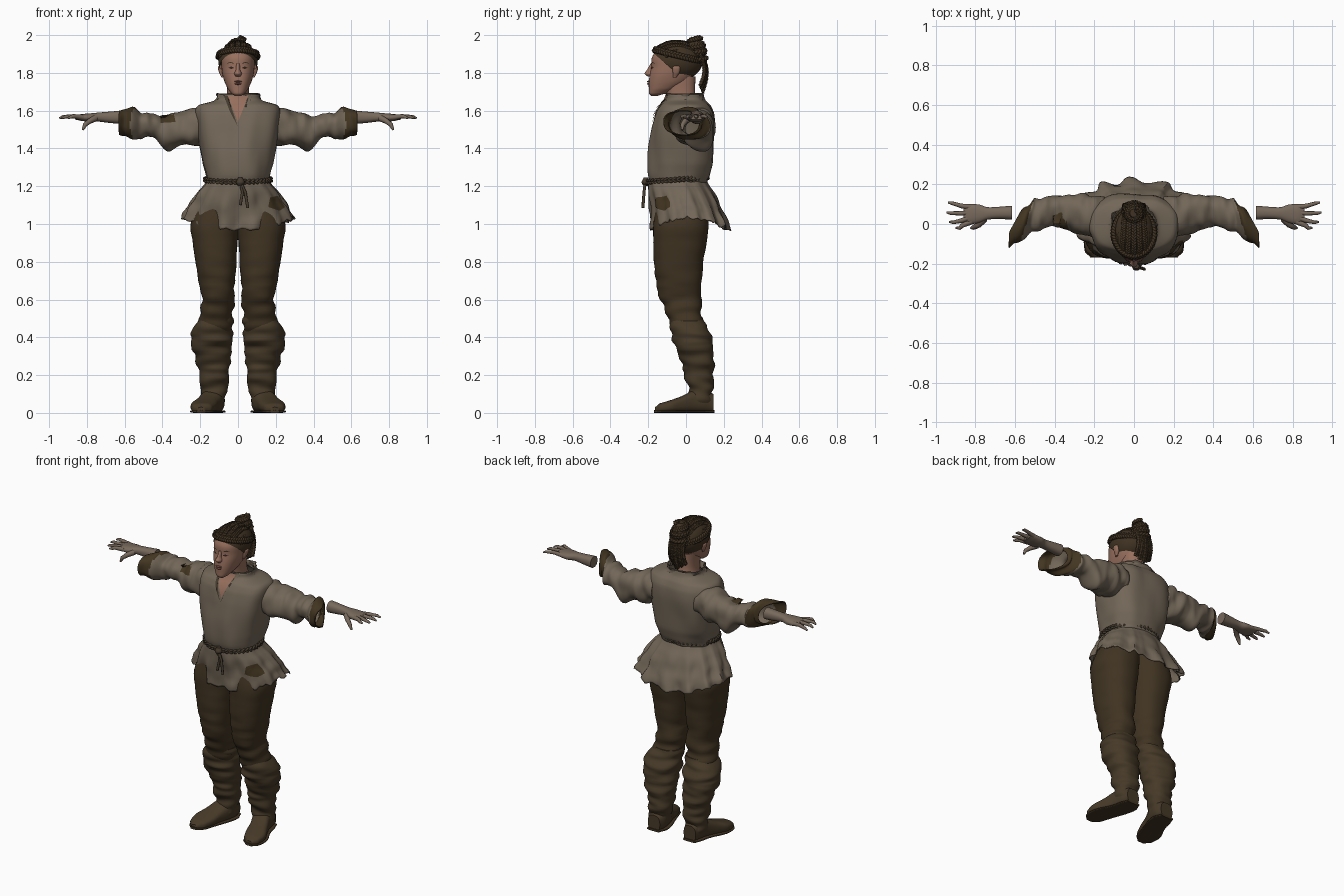
import bpy, bmesh, math
from math import sin, cos, pi, copysign
from mathutils import Vector, noise
from mathutils.bvhtree import BVHTree

cube = bpy.data.objects.get("Cube")
if cube:
    bpy.data.objects.remove(cube, do_unlink=True)


def material(name, *rgb):
    m = bpy.data.materials.new(name)
    m.use_nodes = True
    m.diffuse_color = (*rgb, 1)
    m.node_tree.nodes["Principled BSDF"].inputs["Base Color"].default_value = (*rgb, 1)
    return m


LINEN = material("grey linen", .17, .135, .097)
TROUSER = material("brown trouser cloth", .052, .034, .016)
BOOT = material("boot leather", .062, .042, .021)
HAIR = material("dark brown hair", .05, .032, .016)
SKIN = material("skin", .31, .16, .11)
LIPS = material("lips", .22, .085, .065)
ROPE = material("belt leather", .06, .043, .027)
PATCH = material("dark patch cloth", .055, .036, .015)
DARK = material("eye dark", .03, .018, .012)
GLOVE = material("hand wrap", .185, .14, .105)


def finish(name, bm, mats, thick=0, angle=.9):
    me = bpy.data.meshes.new(name)
    bm.to_mesh(me)
    bm.free()
    for m in mats:
        me.materials.append(m)
    me.shade_smooth()
    me.set_sharp_from_angle(angle=angle)
    ob = bpy.data.objects.new(name, me)
    bpy.context.collection.objects.link(ob)
    if thick:
        mod = ob.modifiers.new("cloth thickness", "SOLIDIFY")
        mod.thickness, mod.offset = thick, -1
    return ob


def spline(rings, steps):
    """Smooth curve through the ring measurements."""
    out = []
    for i in range(len(rings) - 1):
        a, b, c, d = (rings[min(max(i + k, 0), len(rings) - 1)] for k in (-1, 0, 1, 2))
        for s in range(steps):
            t = s / steps
            out.append([q + t * (r - p + t * (2 * p - 5 * q + 4 * r - s4 + t * (3 * (q - r) + s4 - p))) / 2
                        for p, q, r, s4 in zip(a, b, c, d)])
            out[-1][0] = b[0] + (c[0] - b[0]) * t
    return out + [list(rings[-1])]


def loft(name, axis, rings, mats, n=48, steps=5, power=2.3, side=1, caps=True,
         push=None, edit=None, rule=None, thick=0):
    """Skin rounded sections (position, u low, u high, v low, v high) along an axis."""
    order = {"x": (0, 1, 2), "y": (1, 0, 2), "z": (2, 0, 1)}[axis]
    bm = bmesh.new()
    loops = []
    for pos, u0, u1, v0, v1 in spline(rings, steps):
        loop = []
        for k in range(n):
            a = 2 * pi * k / n
            c, s = (copysign(abs(f) ** (2 / power), f) for f in (cos(a), sin(a)))
            mid, off = Vector(), Vector()
            for i, val in zip(order, (pos, (u0 + u1) / 2, (v0 + v1) / 2)):
                mid[i] = val
            off[order[1]], off[order[2]] = (u1 - u0) / 2 * c, (v1 - v0) / 2 * s
            co = mid + off
            if push:
                co += off.normalized() * push(co, a)
            if edit:
                co = edit(co, a)
            co.x *= side
            loop.append(bm.verts.new(co))
        loops.append(loop)
    for p, q in zip(loops, loops[1:]):
        for k in range(n):
            j = (k + 1) % n
            bm.faces.new((p[k], p[j], q[j], q[k]))
    if caps:
        bm.faces.new(loops[0])
        bm.faces.new(loops[-1])
    bmesh.ops.recalc_face_normals(bm, faces=bm.faces)
    if rule:
        for f in bm.faces:
            f.material_index = rule(f.calc_center_median())
    return finish(name, bm, mats, thick)


def wrinkle(amp, fx, fy, fz):
    return lambda co, a: amp * noise.noise(Vector((co.x * fx, co.y * fy, co.z * fz)))


def plate(name, target, outline, mat, facing=1, lift=.004):
    """Thin piece laid on a surface from the front, outline given in x and z."""
    tree = BVHTree.FromPolygons([v.co for v in target.data.vertices],
                                [p.vertices for p in target.data.polygons])
    bm = bmesh.new()
    bm.faces.new([bm.verts.new((x, 0, z)) for x, z in outline])
    bmesh.ops.triangulate(bm, faces=bm.faces)
    bmesh.ops.subdivide_edges(bm, edges=bm.edges, cuts=5, use_grid_fill=True)
    for v in bm.verts:
        hit = tree.ray_cast(Vector((v.co.x, -facing, v.co.z)), Vector((0, facing, 0)))[0]
        if hit:
            v.co.y = hit.y - facing * lift
    bmesh.ops.recalc_face_normals(bm, faces=bm.faces)
    if sum(f.normal.y for f in bm.faces) * facing > 0:
        bmesh.ops.reverse_faces(bm, faces=bm.faces)
    return finish(name, bm, [mat])


def tube(name, points, radius, mat, taper=None, closed=False):
    cu = bpy.data.curves.new(name, "CURVE")
    cu.dimensions, cu.bevel_depth, cu.bevel_resolution = "3D", radius, 2
    cu.use_fill_caps = True
    sp = cu.splines.new("POLY")
    sp.points.add(len(points) - 1)
    for i, p in enumerate(points):
        sp.points[i].co = (*p, 1)
        sp.points[i].radius = taper[i] if taper else 1
    sp.use_cyclic_u = closed
    cu.materials.append(mat)
    ob = bpy.data.objects.new(name, cu)
    bpy.context.collection.objects.link(ob)


def braid(name, path, width, turns, mat, centre, strands=3, closed=False, count=60):
    for k in range(strands):
        pts = []
        for i in range(count):
            t = i / (count if closed else count - 1)
            here = path(t)
            along = (path(t + .01) - path(t - .01)).normalized()
            out = (here - centre).normalized()
            ph = 2 * pi * (turns * t + k / strands)
            pts.append(here + along.cross(out) * width * sin(ph) + out * width * .5 * sin(2 * ph))
        tube(f"{name}_strand_{k + 1}", pts, width * .75, mat, closed=closed)


# Tunic body, open at the collar
tunic = loft("tunic_body", "z", [
    (1.22, -.165, .165, -.19, .11), (1.26, -.17, .17, -.2, .125), (1.32, -.185, .185, -.2, .143),
    (1.42, -.203, .203, -.193, .152), (1.52, -.215, .215, -.178, .155), (1.59, -.223, .223, -.158, .145),
    (1.63, -.205, .205, -.135, .125), (1.655, -.125, .125, -.108, .1), (1.685, -.11, .11, -.1, .088)],
    [LINEN], n=72, power=2.6, caps=False, push=wrinkle(.012, 11, 11, 5), thick=.006)

# Flared skirt with folds and a ragged hem


def hem(co, a):
    t = max(0, (1.23 - co.z) / .23)
    co.z += t * (.03 * cos(2 * a) + .018 * noise.noise(Vector((cos(a), sin(a), 0)) * 9))
    return co


skirt = loft("tunic_skirt", "z", [
    (1.25, -.16, .16, -.185, .105), (1.22, -.17, .17, -.2, .115), (1.17, -.207, .207, -.198, .15),
    (1.11, -.242, .242, -.19, .18), (1.05, -.272, .272, -.182, .205), (1.0, -.295, .295, -.178, .22)],
    [LINEN], n=120, caps=False, edit=hem, thick=.006,
    push=lambda co, a: (1.25 - co.z) * .055 * (sin(13 * a) + 1.5 * noise.noise(co * 14)))
plate("skirt_patch", skirt, [(.16, 1.09), (.17, 1.14), (.21, 1.15), (.25, 1.09), (.22, 1.07)], PATCH)

# Rope belt, knot and hanging ends


def waist(t):
    a = 2 * pi * t
    return Vector((.175 * cos(a), -.045 + .16 * sin(a), 1.235 + .012 * sin(a)))


braid("belt", waist, .009, 22, ROPE, Vector((0, -.045, 1.235)), 2, True, 200)
loft("belt_knot", "z", [(1.2, 0, .02, -.225, -.2), (1.22, -.01, .035, -.235, -.19), (1.245, 0, .025, -.225, -.2)],
     [ROPE], n=16)
for k, (end, low) in enumerate(((.012, 1.1), (.052, 1.085))):
    tube(f"belt_end_{k + 1}", [(.01, -.215, 1.23), (.02 + end / 3, -.222, 1.17), (end, -.228, low)], .008, ROPE)

# Open neckline and collar edge
plate("neck_opening", tunic, [(-.055, 1.68), (0, 1.54), (.055, 1.68)], SKIN, lift=.003)
for side, label in ((1, "left"), (-1, "right")):
    flap = [(side * x, z) for x, z in ((.003, 1.52), (.055, 1.68), (.075, 1.68), (.045, 1.6))]
    plate(f"{label}_collar_flap", tunic, flap, ROPE if side < 0 else LINEN, lift=.007)
loft("collar", "z", [(1.65, -.115, .115, -.1, .095), (1.675, -.108, .108, -.102, .09), (1.69, -.112, .112, -.105, .095)],
     [LINEN], caps=False, push=wrinkle(.02, 30, 30, 30), thick=.005)

# Neck and head
loft("neck", "z", [(1.6, -.075, .075, -.09, .075), (1.68, -.058, .058, -.1, .05), (1.78, -.06, .06, -.12, .05)], [SKIN])
head = loft("head", "z", [
    (1.678, -.018, .018, -.185, -.15), (1.69, -.035, .035, -.196, -.11), (1.715, -.054, .054, -.197, -.05),
    (1.75, -.07, .07, -.197, .01), (1.79, -.082, .082, -.192, .04), (1.83, -.087, .087, -.184, .05),
    (1.88, -.088, .088, -.181, .055), (1.92, -.078, .078, -.155, .045), (1.95, -.045, .045, -.11, .0)], [SKIN])
loft("nose", "z", [(1.85, -.01, .01, -.188, -.16), (1.815, -.012, .012, -.207, -.16), (1.795, -.02, .02, -.219, -.16),
                   (1.78, -.014, .014, -.203, -.16)], [SKIN], n=20, power=2)
for sign, z in ((1, 1.754), (-1, 1.742)):
    loft("upper_lip" if sign > 0 else "lower_lip", "x",
         [(-.028, -.19, -.18, z - .002, z + .002), (0, -.207, -.17, z - .006, z + .006),
          (.028, -.19, -.18, z - .002, z + .002)], [LIPS], n=12, power=2)
for side, label in ((1, "left"), (-1, "right")):
    for part, shape, mat in (("eye", [(.02, 1.826), (.035, 1.834), (.052, 1.827), (.036, 1.821)], DARK),
                             ("brow", [(.016, 1.849), (.04, 1.859), (.06, 1.85), (.04, 1.852)], HAIR)):
        plate(f"{label}_{part}", head, [(side * x, z) for x, z in shape], mat, lift=.003)
    loft(f"{label}_ear", "z", [(1.775, .078, .088, -.068, -.05), (1.8, .078, .1, -.07, -.035),
                               (1.83, .08, .106, -.072, -.03), (1.842, .085, .098, -.062, -.04)], [SKIN], n=16, side=side)

# Hair cap trimmed along the hairline
SKULL, SIZE = Vector((0, -.05, 1.86)), Vector((.104, .137, .103))
bm = bmesh.new()
bmesh.ops.create_uvsphere(bm, u_segments=40, v_segments=24, radius=1)
for v in bm.verts:
    v.co = SKULL + v.co * SIZE
bmesh.ops.bisect_plane(bm, geom=bm.verts[:] + bm.edges[:] + bm.faces[:], plane_co=(0, -.18, 1.912),
                       plane_no=(0, .115, .13), clear_inner=True)
finish("hair_cap", bm, [HAIR])


def row(x):
    """Path of one braided row from hairline to nape."""
    def path(t):
        a = 2.55 - 2.75 * t
        w = math.sqrt(1 - x * x)
        return SKULL + SIZE * Vector((x * (1 - .35 * t), w * cos(a), w * sin(a))) * 1.02
    return path


for k in range(7):
    braid(f"hair_row_{k + 1}", row((k - 3) * .29), .009, 9, HAIR, SKULL)
braid("crown_braid", lambda t: Vector((.105 * cos(2 * pi * t), -.045 + .12 * sin(2 * pi * t),
                                       1.893 - .03 * sin(2 * pi * t))), .011, 17, HAIR, SKULL, 3, True, 150)

# Coiled bun and hanging braids
BUN = Vector((0, .052, 1.925))
loft("bun_core", "z", [(1.85, -.03, .03, .01, .08), (1.9, -.046, .046, 0, .1), (1.95, -.044, .044, .005, .1),
                       (1.985, -.02, .02, .035, .075)], [HAIR], n=24)
braid("bun_coil", lambda t: BUN + Vector((.05 * cos(20 * t) * (1 - .5 * t * t), .052 * sin(20 * t) * (1 - .5 * t * t),
                                          -.06 + .122 * t)), .011, 20, HAIR, BUN, 3, False, 150)
for k in range(5):
    braid(f"hanging_braid_{k + 1}", lambda t, k=k: Vector((
        (k - 2) * (.02 + .004 * t), .088 + .022 * sin(pi * t) - .006 * abs(k - 2), 1.9 - (.2 - .016 * abs(k - 2)) * t)),
        .009, 8, HAIR, Vector((0, -.1, 1.8)))

for side, label in ((1, "left"), (-1, "right")):
    # Baggy sleeve with a dark flared cuff
    def slant(co, a):
        co.x -= max(0, co.x - .5) / .13 * max(0, co.y + .04) * .55
        return co

    sleeve = loft(f"{label}_sleeve", "x", [
        (.15, -.07, .13, 1.45, 1.62), (.22, -.065, .15, 1.415, 1.61), (.3, -.04, .155, 1.42, 1.595),
        (.37, -.015, .15, 1.385, 1.582), (.41, -.01, .14, 1.425, 1.572), (.45, -.02, .14, 1.45, 1.58),
        (.5, -.04, .125, 1.455, 1.582), (.55, -.06, .11, 1.45, 1.6), (.6, -.1, .085, 1.46, 1.612),
        (.63, -.12, .065, 1.47, 1.6)], [LINEN, PATCH], steps=6, caps=False, side=side, edit=slant, thick=.006,
        push=wrinkle(.02, 24, 9, 9), rule=lambda c: int(abs(c.x) + c.y * .3 > .545))
    if side < 0:
        plate("sleeve_patch", sleeve, [(-.41, 1.535), (-.41, 1.575), (-.34, 1.582), (-.33, 1.54)], PATCH)

    # Forearm, palm and fingers
    loft(f"{label}_forearm", "x", [
        (.615, .022, .092, 1.53, 1.6), (.68, .025, .087, 1.535, 1.595), (.74, .022, .085, 1.542, 1.59),
        (.78, .006, .098, 1.54, 1.586), (.83, .0, .1, 1.546, 1.582), (.86, .012, .094, 1.552, 1.576)],
        [GLOVE], n=28, side=side)
    for name, root, tip in (("index", .012, (.9, -.022)), ("middle", .035, (.932, .008)),
                            ("ring", .06, (.945, .055)), ("little", .085, (.938, .105))):
        x, y = tip
        tube(f"{label}_{name}_finger", [(side * .82, root, 1.564), (side * .87, (root + y) / 2 - .004, 1.57),
                                        (side * (x - .02), y, 1.568), (side * x, y + .003, 1.56)],
             .013, GLOVE, (1.1, .9, .7, .4))
    tube(f"{label}_thumb", [(side * .755, .025, 1.56), (side * .785, -.005, 1.545), (side * .81, -.018, 1.525),
                            (side * .822, -.02, 1.498)], .015, GLOVE, (1.2, 1, .8, .4))

    # Trouser leg
    loft(f"{label}_trouser_leg", "z", [
        (1.15, -.01, .2, -.15, .1), (1.0, -.005, .25, -.172, .12), (.9, .003, .24, -.173, .108),
        (.8, .008, .225, -.17, .092), (.7, .015, .208, -.16, .085), (.6, .02, .192, -.14, .08),
        (.53, .026, .198, -.108, .083), (.47, .03, .21, -.085, .09), (.4, .04, .2, -.05, .09)],
        [TROUSER], side=side, push=lambda co, a: max(.2, 1.2 - abs(co.z - .55) * 4) * .016
        * noise.noise(Vector((co.x * 6, co.y * 6, co.z * 22))))

    # Slouched boot shaft and shoe
    loft(f"{label}_boot_shaft", "z", [
        (.505, .03, .208, -.093, .088), (.45, .028, .235, -.082, .115), (.385, .026, .25, -.072, .14),
        (.35, .03, .238, -.05, .143), (.26, .033, .222, -.022, .15), (.2, .048, .207, -.01, .145),
        (.12, .062, .195, .015, .14), (.04, .07, .185, .01, .14)],
        [BOOT], steps=7, side=side, push=wrinkle(.018, 7, 7, 26))
    loft(f"{label}_shoe", "y", [
        (-.165, .175, .215, 0, .03), (-.14, .14, .242, 0, .05), (-.08, .115, .25, 0, .068), (-.02, .1, .225, 0, .09),
        (.04, .078, .2, 0, .12), (.1, .07, .185, 0, .13), (.145, .085, .17, 0, .1)], [BOOT], power=2.6, side=side)
    loft(f"{label}_sole", "y", [
        (-.17, .17, .22, 0, .014), (-.14, .135, .248, 0, .014), (-.06, .108, .25, 0, .014), (.04, .074, .205, 0, .014),
        (.1, .066, .19, 0, .014), (.15, .085, .172, 0, .014)], [TROUSER], n=32, power=4, side=side)
